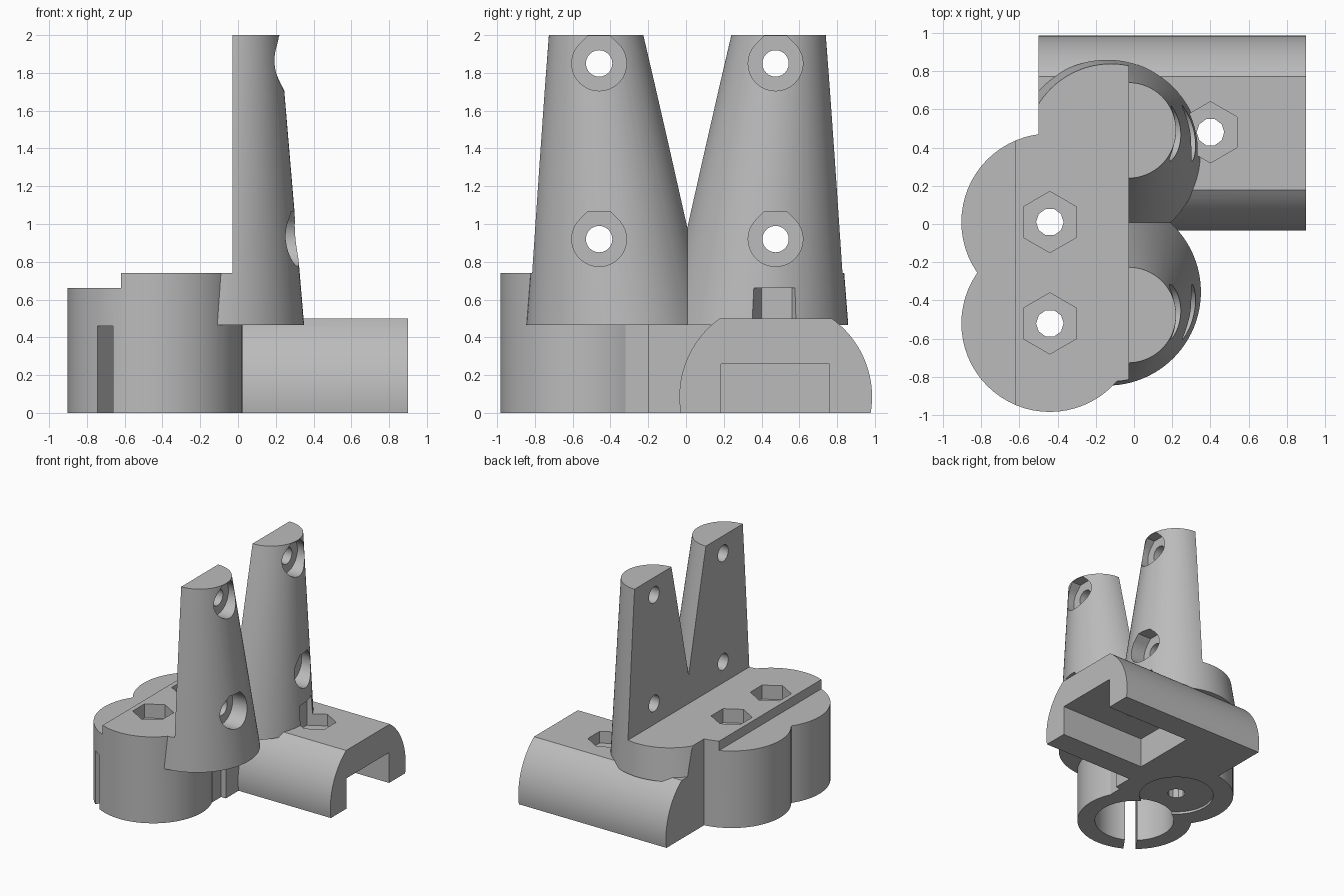
import bpy, bmesh, math
from mathutils import Matrix, Vector

cube = bpy.data.objects.get("Cube")
if cube:
    bpy.data.objects.remove(cube)

grey = bpy.data.materials.new("plain grey")
grey.use_nodes = True
colour = (0.5, 0.5, 0.5, 1)
grey.diffuse_color = colour
grey.node_tree.nodes["Principled BSDF"].inputs["Base Color"].default_value = colour


def loft(name, loop_a, loop_b):
    """Closed solid between two matching loops of points."""
    bm = bmesh.new()
    a = [bm.verts.new(p) for p in loop_a]
    b = [bm.verts.new(p) for p in loop_b]
    n = len(a)
    for i in range(n):
        bm.faces.new((a[i], a[(i + 1) % n], b[(i + 1) % n], b[i]))
    bm.faces.new(a[::-1])
    bm.faces.new(b)
    bmesh.ops.recalc_face_normals(bm, faces=bm.faces)
    mesh = bpy.data.meshes.new(name)
    bm.to_mesh(mesh)
    bm.free()
    mesh.materials.append(grey)
    obj = bpy.data.objects.new(name, mesh)
    bpy.context.collection.objects.link(obj)
    return obj


def ring(x, y, z, r, n=64, turn=0.0):
    return [(x + r * math.cos(turn + math.tau * i / n),
             y + r * math.sin(turn + math.tau * i / n), z) for i in range(n)]


def cylinder(name, x, y, r, z0, z1, n=64, turn=0.0):
    return loft(name, ring(x, y, z0, r, n, turn), ring(x, y, z1, r, n, turn))


def box(name, x0, x1, y0, y1, z0, z1):
    base = [(x0, y0), (x1, y0), (x1, y1), (x0, y1)]
    return loft(name, [(x, y, z0) for x, y in base], [(x, y, z1) for x, y in base])


def along_x(name, profile, x0, x1):
    return loft(name, [(x0, y, z) for y, z in profile], [(x1, y, z) for y, z in profile])


def combine(target, tool, operation):
    mod = target.modifiers.new("combine", 'BOOLEAN')
    mod.operation = operation
    mod.solver = 'EXACT'
    mod.object = tool
    bpy.context.view_layer.objects.active = target
    with bpy.context.temp_override(object=target, active_object=target):
        bpy.ops.object.modifier_apply(modifier=mod.name)
    bpy.data.objects.remove(tool)


def add(target, tool):
    combine(target, tool, 'UNION')


def cut(target, tool):
    combine(target, tool, 'DIFFERENCE')


MID = 0.007
HUB_X, HUB_R = -0.44, 0.463
HUBS = (0.01, -0.52)
ARM_Y = 0.475

# Twin round hubs with a filler block towards the arm
body = cylinder("bracket_body", HUB_X, HUBS[1], HUB_R, 0, 0.74)
add(body, cylinder("rear_hub", HUB_X, HUBS[0], HUB_R, 0, 0.74))
add(body, box("filler", -0.3, -0.02, -0.32, 0.1, 0, 0.5))
add(body, box("filler_step", -0.3, 0.025, -0.2, 0.2, 0, 0.49))

# Arm with rounded sides and flat top
R, CZ = 0.51, 0.085
low = math.asin(-CZ / R)
high = math.asin((0.5 - CZ) / R)
half = [(R * math.cos(low + (high - low) * i / 20),
         CZ + R * math.sin(low + (high - low) * i / 20)) for i in range(21)]
profile = [(ARM_Y + y, z) for y, z in half] + [(ARM_Y - y, z) for y, z in reversed(half)]
add(body, along_x("arm", profile, -0.5, 0.9))

# Leaning tapered uprights, flat at the back
for side in (-1, 1):
    post = loft("upright", ring(-0.14, MID + side * 0.362, 0.465, 0.49, 96),
                ring(-0.03, MID + side * 0.483, 2, 0.25, 96))
    cut(post, box("flat_back", -1, -0.03, -2, 2, 0.74, 3))
    if side > 0:
        cut(post, box("end_trim", -1, -0.5, -2, 2, 0, 3))
    add(body, post)

# Lower ledge along the hub side
cut(body, box("ledge", -2, -0.62, -2, 2, 0.66, 3))

# Cross bores through the uprights, with flat-topped counterbores
BORE = 0.145
tip = BORE * math.tan(math.pi / 8)
arc = [math.radians(135 + 270 * i / 36) for i in range(37)]
shape = [(BORE * math.cos(a), BORE * math.sin(a)) for a in arc] + [(tip, BORE), (-tip, BORE)]
for side in (-1, 1):
    for z, floor in ((0.92, 0.17), (1.85, 0.13)):
        y = MID + side * 0.467
        cut(body, along_x("counterbore", [(y + u, z + v) for u, v in shape], floor, 0.6))
        hole = [(y + 0.07 * math.cos(math.tau * i / 24), z + 0.07 * math.sin(math.tau * i / 24))
                for i in range(24)]
        cut(body, along_x("bolt_hole", hole, -0.3, 0.6))

# Hexagonal nut pockets with bolt holes
for x, y, z0, z1 in ((HUB_X, HUBS[0], 0.62, 1), (HUB_X, HUBS[1], 0.62, 1),
                     (0.4, 0.48, 0.4, 0.66)):
    cut(body, cylinder("nut_pocket", x, y, 0.16, z0, z1, 6, math.pi / 6))
    cut(body, cylinder("bolt_hole", x, y, 0.072, -0.2, z0 + 0.05, 10))

# Channel under the arm
cut(body, box("channel", 0.08, 1.2, 0.185, 0.76, -0.2, 0.26))

# Socket under the front hub, clamp slit, shallow recess under the rear hub
cut(body, cylinder("socket", HUB_X, HUBS[1], 0.32, -0.2, 0.46))
slit = box("slit", -0.05, 0.05, -0.7, 0, -0.2, 0.46)
slit.data.transform(Matrix.Translation(Vector((HUB_X, HUBS[1], 0)))
                    @ Matrix.Rotation(math.radians(-35), 4, 'Z'))
cut(body, slit)
cut(body, cylinder("recess", HUB_X, HUBS[0], 0.3, -0.2, 0.02))

# Smooth curved walls, crisp edges
bpy.ops.object.select_all(action='DESELECT')
body.select_set(True)
bpy.context.view_layer.objects.active = body
bpy.ops.object.shade_smooth_by_angle(angle=math.radians(25))
